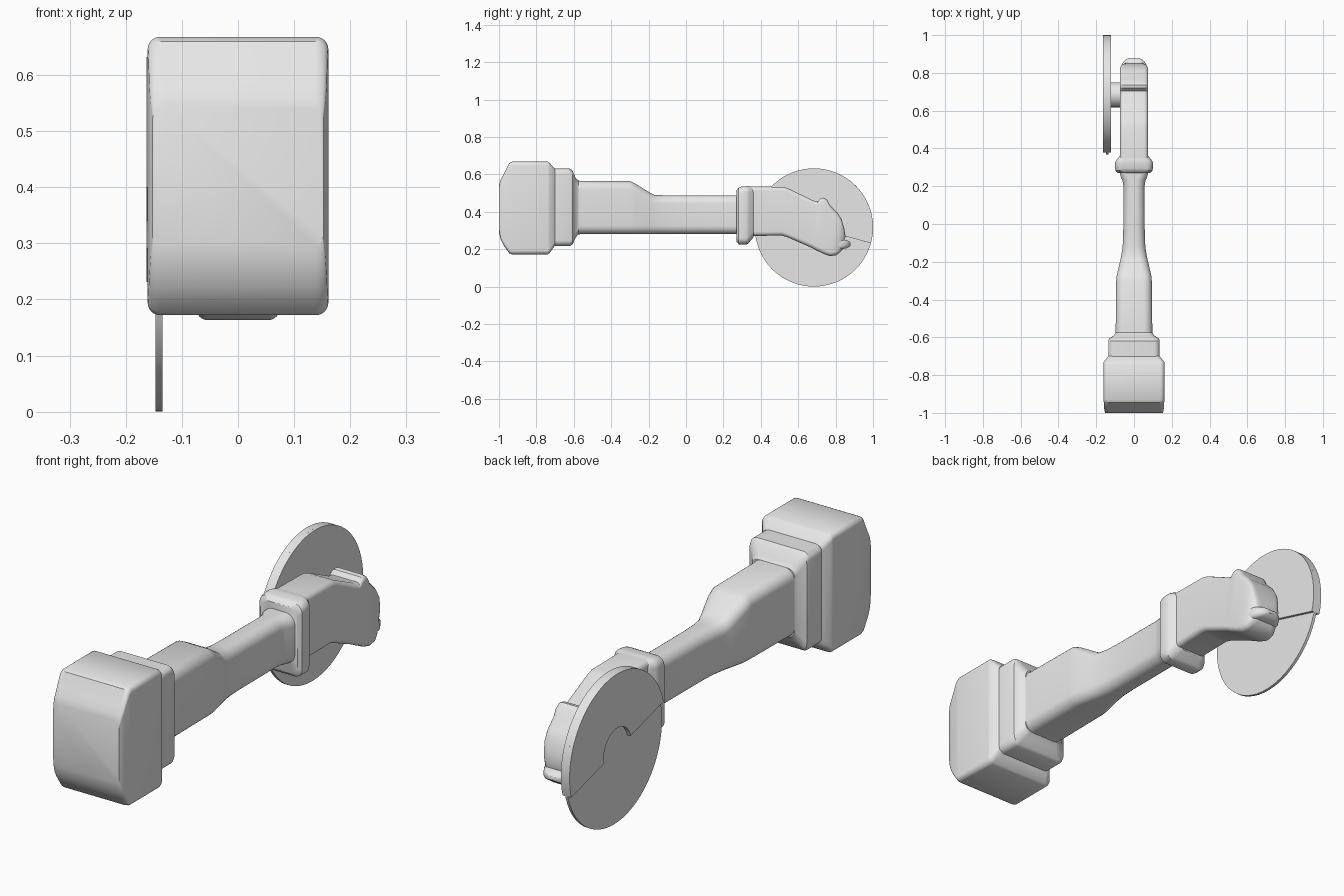
import bpy
import bmesh
import math
from mathutils import Vector

default = bpy.data.objects.get("Cube")
if default:
    bpy.data.objects.remove(default, do_unlink=True)

grey = bpy.data.materials.new("light grey")
grey.use_nodes = True
shade = (0.8, 0.8, 0.8, 1)
grey.diffuse_color = shade
grey.node_tree.nodes["Principled BSDF"].inputs["Base Color"].default_value = shade


def finish(name, bm, angle=35):
    """Turn a bmesh into a grey object with smooth shading and sharp edges kept."""
    bmesh.ops.recalc_face_normals(bm, faces=bm.faces[:])
    mesh = bpy.data.meshes.new(name)
    bm.to_mesh(mesh)
    bm.free()
    mesh.materials.append(grey)
    obj = bpy.data.objects.new(name, mesh)
    bpy.context.collection.objects.link(obj)
    bpy.ops.object.select_all(action="DESELECT")
    obj.select_set(True)
    bpy.context.view_layer.objects.active = obj
    bpy.ops.object.shade_smooth_by_angle(angle=math.radians(angle))
    return obj


def rounded_section(bottom, top, half_width, radius, steps=6):
    """Rounded rectangle standing between a bottom and a top point (y, z)."""
    low, high = Vector((0, *bottom)), Vector((0, *top))
    up = (high - low).normalized()
    half_height = (high - low).length / 2
    centre = (low + high) / 2
    r = min(radius, half_width * 0.95, half_height * 0.95)
    points = []
    for quarter, (sx, sz) in enumerate(((1, 1), (-1, 1), (-1, -1), (1, -1))):
        for i in range(steps + 1):
            a = (quarter + i / steps) * math.pi / 2
            across = sx * (half_width - r) + r * math.cos(a)
            along = sz * (half_height - r) + r * math.sin(a)
            points.append(centre + Vector((across, 0, 0)) + up * along)
    return points


def loft(name, stations, radius):
    """Skin a row of rounded sections and close both ends."""
    bm = bmesh.new()
    rings = [[bm.verts.new(p) for p in rounded_section(*s, radius)] for s in stations]
    for a, b in zip(rings, rings[1:]):
        for i in range(len(a)):
            j = (i + 1) % len(a)
            bm.faces.new((a[i], a[j], b[j], b[i]))
    bm.faces.new(rings[0])
    bm.faces.new(rings[-1])
    return finish(name, bm)


def straight(rows):
    """Upright sections from rows of y, bottom, top, half width."""
    return [((y, low), (y, high), w) for y, low, high, w in rows]


def plate(name, outline, x_low, x_high):
    """Extrude a (y, z) outline sideways."""
    bm = bmesh.new()
    face = bm.faces.new([bm.verts.new((x_low, y, z)) for y, z in outline])
    extruded = bmesh.ops.extrude_face_region(bm, geom=[face])
    moved = [v for v in extruded["geom"] if isinstance(v, bmesh.types.BMVert)]
    bmesh.ops.translate(bm, verts=moved, vec=(x_high - x_low, 0, 0))
    return finish(name, bm)


# Battery pack and its stepped mount
loft("battery_pack", straight([
    (-1, .29, .545, .152), (-.99, .25, .575, .156), (-.975, .22, .6, .158),
    (-.945, .178, .66, .16), (-.93, .172, .668, .161),
    (-.74, .172, .668, .161), (-.73, .178, .662, .16), (-.7, .22, .628, .136),
]), .022)
loft("battery_mount", straight([
    (-.72, .217, .63, .136), (-.62, .217, .63, .136),
    (-.607, .225, .62, .132), (-.59, .262, .582, .106), (-.575, .28, .566, .098),
]), .03)

# Motor barrel tapering into the grip
loft("grip", straight([
    (-.6, .278, .568, .1), (-.56, .28, .565, .097), (-.3, .28, .565, .094),
    (-.27, .28, .55, .091), (-.19, .28, .5, .072), (-.17, .28, .49, .068),
    (-.12, .28, .488, .06), (-.05, .28, .488, .057), (.2, .28, .488, .056),
    (.23, .28, .488, .061), (.255, .28, .488, .072), (.29, .28, .488, .076),
]), .045)

# Collar between grip and head
loft("collar", straight([
    (.27, .24, .515, .085), (.282, .226, .53, .098), (.295, .225, .534, .1),
    (.325, .225, .537, .1), (.335, .232, .537, .096), (.362, .265, .533, .074),
]), .035)

# Bent gear head with a raised ridge on its nose
loft("gear_head", [
    ((.33, .27), (.33, .535), .075), ((.51, .273), (.52, .533), .075),
    ((.54, .265), (.545, .525), .075), ((.65, .217), (.685, .458), .075),
    ((.67, .208), (.705, .455), .075), ((.685, .2), (.72, .472), .075),
    ((.7, .192), (.737, .475), .075), ((.715, .185), (.755, .463), .075),
    ((.735, .175), (.77, .435), .075), ((.77, .163), (.81, .395), .075),
    ((.8, .167), (.832, .36), .073), ((.82, .18), (.846, .31), .066),
    ((.835, .195), (.853, .27), .052),
], .022)
loft("nose_lip", straight([
    (.78, .195, .25, .072), (.835, .2, .253, .07), (.86, .205, .248, .056),
    (.873, .212, .242, .04), (.88, .22, .234, .022),
]), .02)

# Cutting wheel, its guard and the spindle
AXIS_Y, AXIS_Z, WHEEL_R = .684, .316, .316
TILT = math.radians(-15.5)


def arc(radius, start, end, count):
    angles = [start + (end - start) * i / count for i in range(count + 1)]
    return [(AXIS_Y + radius * math.cos(a), AXIS_Z + radius * math.sin(a)) for a in angles]


def circle(radius, count):
    return arc(radius, 0, math.tau, count)[:-1]


plate("cutting_wheel", circle(WHEEL_R, 64), -.147, -.135)
guard_outline = arc(WHEEL_R, TILT, TILT + math.pi, 40) + arc(.09, TILT + math.pi, TILT, 20)
plate("wheel_guard", guard_outline, -.163, -.123)
plate("spindle", circle(.066, 32), -.14, -.05)
